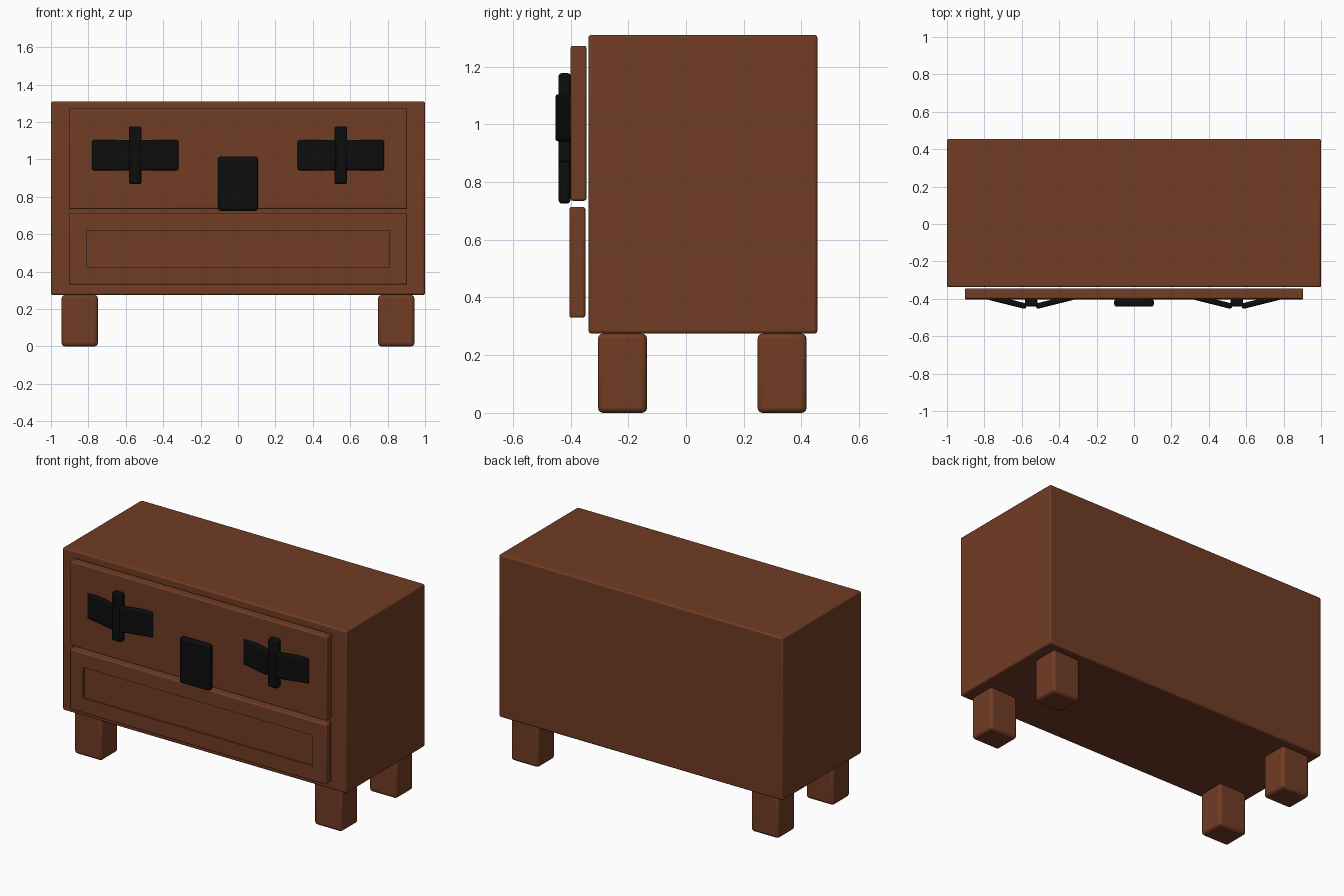
import bpy
import bmesh
from math import radians
from mathutils import Matrix, Vector

if "Cube" in bpy.data.objects:
    bpy.data.objects.remove(bpy.data.objects["Cube"], do_unlink=True)


def make_material(name, rgb):
    mat = bpy.data.materials.new(name)
    mat.use_nodes = True
    mat.diffuse_color = (*rgb, 1)
    mat.node_tree.nodes["Principled BSDF"].inputs["Base Color"].default_value = (*rgb, 1)
    return mat


wood = make_material("brown wood", (0.165, 0.045, 0.018))
metal = make_material("black metal", (0.004, 0.004, 0.004))


def box(name, low, high, mat, bevel, turn=0):
    """Bevelled box between two corners, turned about its own vertical axis."""
    low, high = Vector(low), Vector(high)
    bm = bmesh.new()
    bmesh.ops.create_cube(bm, size=1, matrix=Matrix.Diagonal((*(high - low), 1)))
    mesh = bpy.data.meshes.new(name)
    bm.to_mesh(mesh)
    bm.free()
    mesh.materials.append(mat)
    obj = bpy.data.objects.new(name, mesh)
    bpy.context.collection.objects.link(obj)
    obj.location = (low + high) / 2
    obj.rotation_euler.z = radians(turn)
    mod = obj.modifiers.new("Rounded edges", "BEVEL")
    mod.width = bevel
    mod.segments = 3
    bpy.context.view_layer.objects.active = obj
    bpy.ops.object.select_all(action="DESELECT")
    obj.select_set(True)
    bpy.ops.object.shade_smooth_by_angle(angle=radians(35))
    return obj


# Cabinet and drawer fronts
box("cabinet_body", (-1, -0.338, 0.275), (1, 0.455, 1.31), wood, 0.01)
box("upper_drawer", (-0.904, -0.4, 0.735), (0.904, -0.345, 1.272), wood, 0.008)
lower = box("lower_drawer", (-0.904, -0.404, 0.33), (0.904, -0.349, 0.714), wood, 0.008)

# Recessed panel in the lower drawer
cutter = box("panel_cutter", (-0.808, -0.45, 0.425), (0.808, -0.392, 0.621), wood, 0.001)
cutter.modifiers.clear()
cutter.hide_render = True
cutter.hide_set(True)
cut = lower.modifiers.new("Panel recess", "BOOLEAN")
cut.operation = "DIFFERENCE"
cut.object = cutter

# Legs
for side, x in (("right", -0.846), ("left", 0.846)):
    for end, y in (("front", -0.22), ("back", 0.333)):
        box(f"{end}_{side}_leg", (x - 0.097, y - 0.085, 0),
            (x + 0.097, y + 0.085, 0.275), wood, 0.018)

# Handles: an upright post with two slanted wings
for side, x in (("right", -0.55), ("left", 0.55)):
    box(f"{side}_handle_post", (x - 0.034, -0.442, 0.868),
        (x + 0.034, -0.398, 1.177), metal, 0.012)
    for end, s in (("outer", -1), ("inner", 1)):
        c = x + s * 0.128
        box(f"{side}_handle_{end}_wing", (c - 0.105, -0.43, 0.941),
            (c + 0.105, -0.4, 1.104), metal, 0.01, turn=s * 14)

# Lock plate
box("lock_plate", (-0.106, -0.442, 0.725), (0.106, -0.4, 1.015), metal, 0.013)
